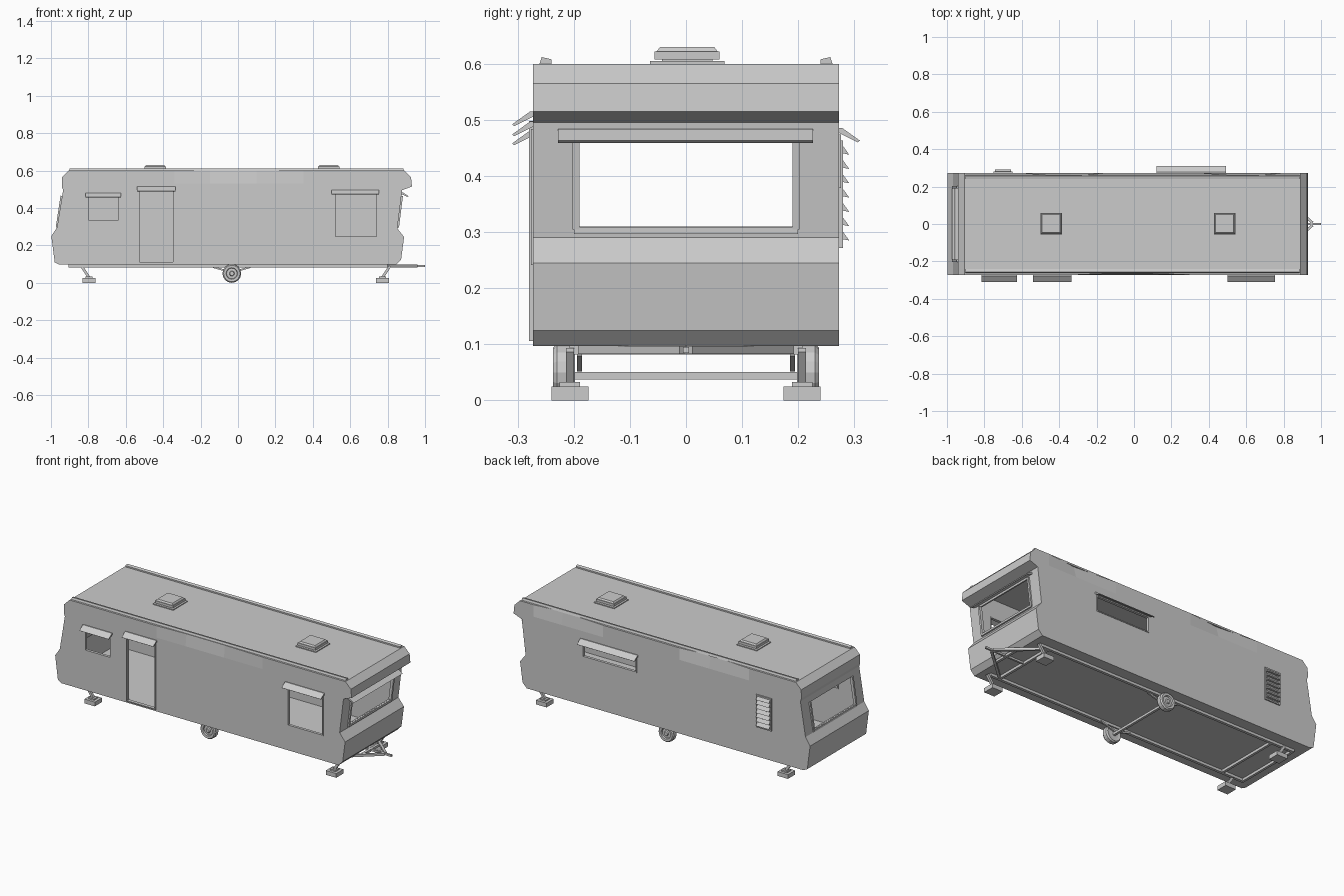
import bpy, bmesh, math
from mathutils import Vector

if "Cube" in bpy.data.objects:
    bpy.data.objects.remove(bpy.data.objects["Cube"])

GREY = (0.6, 0.6, 0.6, 1)
mat = bpy.data.materials.new("plain grey")
mat.use_nodes = True
mat.diffuse_color = GREY
mat.node_tree.nodes["Principled BSDF"].inputs["Base Color"].default_value = GREY


def finish(bm, name):
    bmesh.ops.recalc_face_normals(bm, faces=bm.faces)
    me = bpy.data.meshes.new(name)
    bm.to_mesh(me)
    bm.free()
    me.materials.append(mat)
    ob = bpy.data.objects.new(name, me)
    bpy.context.collection.objects.link(ob)
    return ob


def add_box(bm, x, y, z, taper=1.0):
    """Box from (min, max) pairs; taper narrows the top."""
    cx, cy = sum(x) / 2, sum(y) / 2
    for v in bmesh.ops.create_cube(bm, size=1)["verts"]:
        k = taper if v.co.z > 0 else 1
        v.co = (cx + v.co.x * (x[1] - x[0]) * k, cy + v.co.y * (y[1] - y[0]) * k,
                z[0] + (v.co.z + 0.5) * (z[1] - z[0]))


def box(name, x, y, z, taper=1.0):
    bm = bmesh.new()
    add_box(bm, x, y, z, taper)
    return finish(bm, name)


def bar(name, a, b, w):
    """Square bar of width w between two points."""
    a, b = Vector(a), Vector(b)
    ob = box(name, (-w / 2, w / 2), (-w / 2, w / 2), (0, (b - a).length))
    ob.rotation_mode = 'QUATERNION'
    ob.rotation_quaternion = (b - a).to_track_quat('Z', 'Y')
    ob.location = a
    return ob


def prism(name, outline, axis, lo, hi):
    """Extrude an (across, z) outline along the x or y axis."""
    bm = bmesh.new()
    pts = [(lo, u, z) if axis == 'x' else (u, lo, z) for u, z in outline]
    face = bm.faces.new([bm.verts.new(p) for p in pts])
    new = bmesh.ops.extrude_face_region(bm, geom=[face])["geom"]
    step = (hi - lo, 0, 0) if axis == 'x' else (0, hi - lo, 0)
    bmesh.ops.translate(bm, vec=step, verts=[g for g in new if isinstance(g, bmesh.types.BMVert)])
    return finish(bm, name)


def frame(name, x, y, z, w):
    """Four strips around an opening in a side wall."""
    bm = bmesh.new()
    for xs in ((x[0] - w, x[0]), (x[1], x[1] + w)):
        add_box(bm, xs, y, (z[0] - w, z[1] + w))
    for zs in ((z[0] - w, z[0]), (z[1], z[1] + w)):
        add_box(bm, x, y, zs)
    return finish(bm, name)


# body shell
W = 0.273
outline = [(-0.955, 0.097), (-0.98, 0.11), (-0.998, 0.25), (-0.968, 0.295), (-0.935, 0.495),
           (-0.942, 0.515), (-0.94, 0.565), (-0.905, 0.6), (0.89, 0.6), (0.925, 0.565),
           (0.93, 0.515), (0.877, 0.495), (0.852, 0.29), (0.888, 0.245), (0.872, 0.125), (0.845, 0.097)]
body = prism("body_shell", outline, 'y', -W, W)

# worn roof edges: pull a few rim points inward
bm = bmesh.new()
bm.from_mesh(body.data)
cuts = [((x, 0, 0), (1, 0, 0)) for x in (-0.6, -0.34, -0.15, 0.1, 0.35, 0.62, 0.8)]
for co, no in cuts + [((0, 0, 0.53), (0, 0, 1))]:
    bmesh.ops.bisect_plane(bm, geom=bm.verts[:] + bm.edges[:] + bm.faces[:], plane_co=co, plane_no=no)
for v in bm.verts:
    if v.co.z > 0.59:
        for x, side, depth in ((-0.34, 1, 0.02), (0.62, 1, 0.018), (-0.15, -1, 0.008), (0.1, -1, 0.008)):
            if abs(v.co.x - x) < 0.01 and v.co.y * side > 0:
                v.co.y -= side * depth
bm.to_mesh(body.data)
bm.free()
solid = body.modifiers.new("wall", 'SOLIDIFY')
solid.thickness, solid.offset = 0.012, -1

# openings: door, side windows and the windows at both ends
DOOR = ((-0.527, -0.347), (0.112, 0.492))
SMALL = ((-0.80, -0.64), (0.335, 0.46))
LARGE = ((0.52, 0.74), (0.247, 0.478))
REAR = ((0.135, 0.475), (0.385, 0.468))
bm = bmesh.new()
for x, z in (DOOR, SMALL, LARGE):
    add_box(bm, x, (-0.33, -0.22), z)
add_box(bm, *[REAR[0], (0.22, 0.33), REAR[1]])
for x in ((-1.1, -0.85), (0.78, 1.1)):
    add_box(bm, x, (-0.19, 0.19), (0.31, 0.463))
cutter = finish(bm, "opening_cutter")
cutter.hide_render = True
cut = body.modifiers.new("openings", 'BOOLEAN')
cut.operation, cut.object, cut.solver = 'DIFFERENCE', cutter, 'EXACT'
bpy.context.view_layer.objects.active = body
for m in ("wall", "openings"):
    bpy.ops.object.modifier_apply(modifier=m)
bpy.data.objects.remove(cutter)

# frames around the openings
frame("door_frame", DOOR[0], (-0.28, -0.26), DOOR[1], 0.006)
for label, (x, z) in (("small", SMALL), ("large", LARGE)):
    frame(label + "_window_frame", x, (-0.276, -0.26), z, 0.006)
frame("rear_window_frame", REAR[0], (0.26, 0.276), REAR[1], 0.006)
for label, top, low in (("left", 0.876, 0.856), ("right", -0.943, -0.967)):
    for y in (-0.196, 0.196):
        bar(label + "_end_window_post", (low, y, 0.305), (top, y, 0.465), 0.012)
    bar(label + "_end_window_sill", (low, -0.2, 0.303), (low, 0.2, 0.303), 0.012)


# awnings over door and windows
def awning(name, x, z, side):
    pts = [(0.27, z), (0.278, z), (0.31, z - 0.023), (0.306, z - 0.026), (0.27, z - 0.008)]
    prism(name, [(side * y, h) for y, h in pts], 'x', *x)


awning("door_awning", (-0.54, -0.335), 0.515, -1)
awning("small_window_awning", (-0.815, -0.625), 0.481, -1)
awning("large_window_awning", (0.5, 0.755), 0.497, -1)
awning("rear_window_awning", (0.12, 0.493), 0.486, 1)
prism("end_awning", [(0.87, 0.484), (0.88, 0.484), (0.913, 0.463), (0.908, 0.459), (0.87, 0.476)],
      'y', -0.228, 0.226)

# louvred vent on the back wall
frame("louvre_frame", (-0.742, -0.658), (0.27, 0.28), (0.28, 0.455), 0.008)
for i in range(7):
    z = 0.285 + i * 0.0255
    prism("louvre_slat", [(0.272, z + 0.018), (0.278, z + 0.018), (0.291, z), (0.272, z + 0.004)],
          'x', -0.742, -0.658)

# roof vents and gutters
for x in (-0.443, 0.485):
    box("roof_vent_flange", (x - 0.066, x + 0.066), (-0.064, 0.069), (0.598, 0.605))
    box("roof_vent_cap", (x - 0.058, x + 0.058), (-0.056, 0.06), (0.608, 0.622))
    box("roof_vent_top", (x - 0.056, x + 0.056), (-0.054, 0.058), (0.62, 0.63), 0.86)
    box("roof_vent_neck", (x - 0.045, x + 0.045), (-0.043, 0.047), (0.6, 0.61))
for s in (-1, 1):
    prism("roof_gutter", [(s * 0.262, 0.598), (s * 0.257, 0.612), (s * 0.24, 0.608), (s * 0.24, 0.598)],
          'x', -0.9, 0.885)

# chassis
for s in (-1, 1):
    box("chassis_rail", (-0.905, 0.8), (s * 0.2 - 0.008, s * 0.2 + 0.008), (0.082, 0.098))
    bar("hitch_arm", (0.74, s * 0.195, 0.09), (0.955, s * 0.006, 0.09), 0.014)
for x in (-0.9, -0.76, 0.74):
    box("chassis_crossmember", (x - 0.007, x + 0.007), (-0.2, 0.2), (0.082, 0.097))
box("hitch_plate", (0.855, 0.87), (-0.075, 0.075), (0.082, 0.096))
bar("hitch_tube", (0.74, 0, 0.09), (1.0, 0, 0.09), 0.011)

# wheels, axle and springs
WX = -0.033


def ring_profile(name, profile, side):
    """Spin a (radius, y) profile around the axle line."""
    bm = bmesh.new()
    vs = [bm.verts.new((WX + r, side * y, 0.05)) for r, y in profile]
    es = [bm.edges.new(p) for p in zip(vs, vs[1:])]
    bmesh.ops.spin(bm, geom=vs + es, cent=(WX, 0, 0.05), axis=(0, 1, 0), angle=math.tau, steps=16)
    bmesh.ops.remove_doubles(bm, verts=bm.verts, dist=0.0001)
    return finish(bm, name)


for s in (-1, 1):
    ring_profile("wheel", [(0, 0.2), (0.03, 0.2), (0.044, 0.198), (0.05, 0.206), (0.05, 0.23),
                           (0.044, 0.237), (0.031, 0.236), (0.028, 0.228), (0.014, 0.229),
                           (0.011, 0.236), (0, 0.236)], s)
    for d in (-1, 1):
        bar("spring", (WX, s * 0.19, 0.056), (WX + d * 0.1, s * 0.19, 0.084), 0.009)
bar("axle", (WX, -0.205, 0.044), (WX, 0.205, 0.044), 0.014)

# corner jacks on blocks
for x, lean in ((-0.797, -1), (0.773, 1)):
    for s in (-1, 1):
        y = s * 0.207
        box("jack_block", (x - 0.034, x + 0.034), (y - 0.033, y + 0.033), (0, 0.025))
        box("jack_foot", (x - 0.018, x + 0.018), (y - 0.018, y + 0.018), (0.025, 0.033))
        bar("jack_leg", (x, y, 0.03), (x + lean * 0.04, y, 0.09), 0.014)
